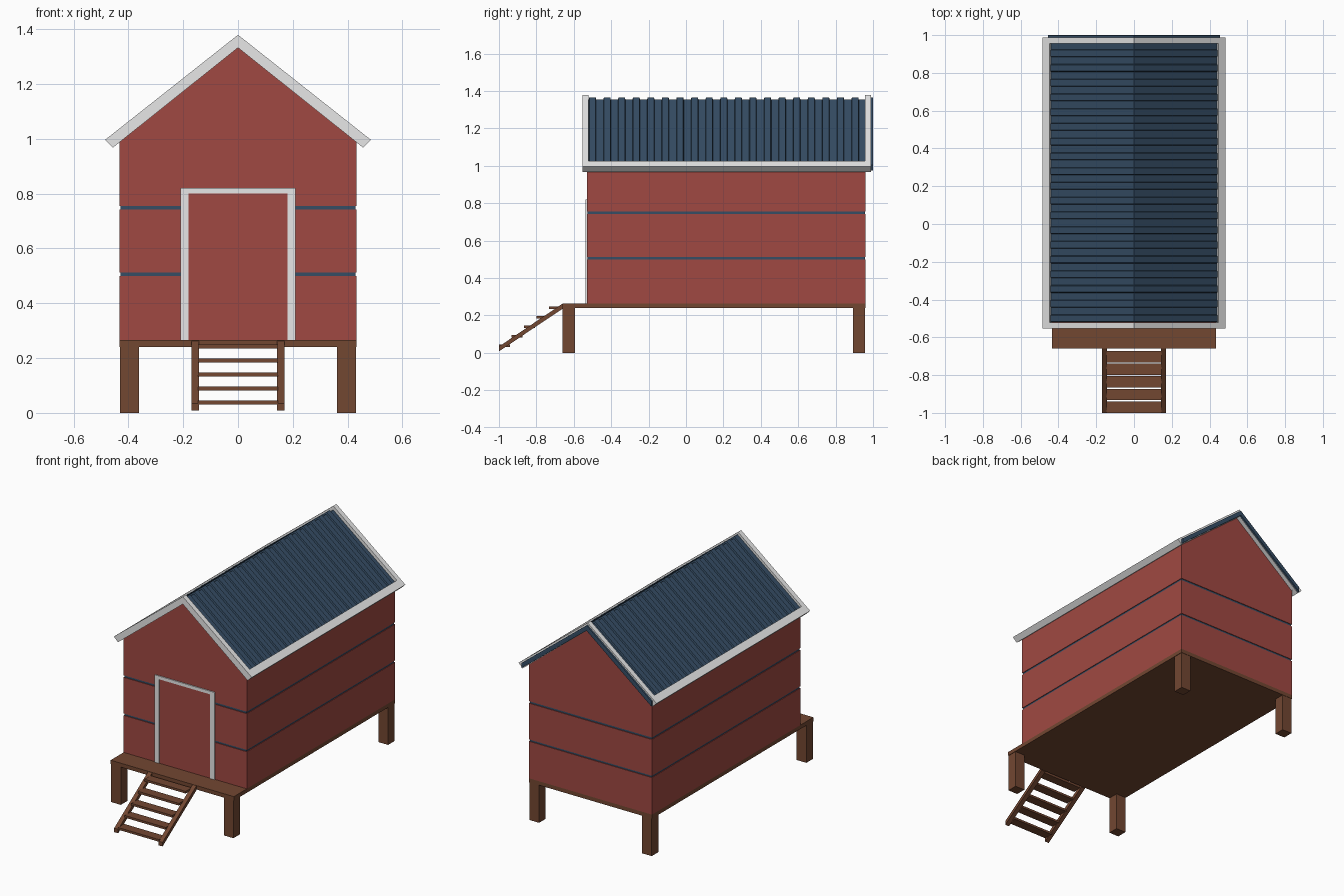
import bpy, bmesh

if "Cube" in bpy.data.objects:
    bpy.data.objects.remove(bpy.data.objects["Cube"])

def material(name, rgb):
    m = bpy.data.materials.new(name)
    m.diffuse_color = (*rgb, 1)
    m.use_nodes = True
    m.node_tree.nodes["Principled BSDF"].inputs["Base Color"].default_value = m.diffuse_color
    return m

RED = material("barn red", (0.35, 0.066, 0.054))
WHITE = material("trim white", (0.8, 0.8, 0.8))
WOOD = material("brown wood", (0.17, 0.063, 0.031))
NAVY = material("roof navy", (0.036, 0.075, 0.13))

SLOPE = 0.79            # roof fall per unit of x
HALF = 0.433            # half width of the house
FRONT, BACK = -0.53, 0.96


def prism(name, pts, axis, lo, hi, mat, shear=0.0):
    """Extrude a profile: pts are (x, z) along y, or (y, z) along x; shear drops z with x."""
    bm = bmesh.new()

    def place(a, b, t):
        return (a, t, b) if axis == 'y' else (t, a, b - shear * abs(t))
    r0 = [bm.verts.new(place(a, b, lo)) for a, b in pts]
    r1 = [bm.verts.new(place(a, b, hi)) for a, b in pts]
    n = len(pts)
    bm.faces.new(r0)
    bm.faces.new(r1[::-1])
    for i in range(n):
        j = (i + 1) % n
        bm.faces.new((r0[i], r1[i], r1[j], r0[j]))
    bmesh.ops.recalc_face_normals(bm, faces=bm.faces)
    me = bpy.data.meshes.new(name)
    bm.to_mesh(me)
    bm.free()
    me.materials.append(mat)
    ob = bpy.data.objects.new(name, me)
    bpy.context.collection.objects.link(ob)
    return ob


def box(name, x0, x1, y0, y1, z0, z1, mat):
    return prism(name, [(x0, z0), (x1, z0), (x1, z1), (x0, z1)], 'y', y0, y1, mat)


# Walls: three red bands separated by dark grooves around a recessed core
box("wall_band_low", -HALF, HALF, FRONT, BACK, 0.265, 0.50, RED)
box("wall_band_mid", -HALF, HALF, FRONT, BACK, 0.512, 0.742, RED)
eave = 1.338 - SLOPE * HALF
prism("wall_band_gable", [(-HALF, 0.755), (HALF, 0.755), (HALF, eave), (0, 1.338), (-HALF, eave)],
      'y', FRONT, BACK, RED)
for i, (z0, z1) in enumerate([(0.50, 0.512), (0.742, 0.755)]):
    box(f"wall_groove_{i}", -HALF + 0.004, HALF - 0.004, FRONT + 0.004, BACK - 0.004, z0, z1, NAVY)

# Door panel and its frame
box("door", -0.18, 0.18, FRONT - 0.003, FRONT + 0.01, 0.265, 0.80, RED)
prism("door_frame", [(-0.21, 0.265), (-0.18, 0.265), (-0.18, 0.80), (0.18, 0.80),
                     (0.18, 0.265), (0.21, 0.265), (0.21, 0.82), (-0.21, 0.82)],
      'y', FRONT - 0.007, FRONT + 0.01, WHITE)

# Deck and legs
box("deck", -HALF, HALF, -0.66, BACK, 0.24, 0.265, WOOD)
for side, x in (("left", -0.43), ("right", 0.362)):
    for end, y in (("front", -0.66), ("back", 0.892)):
        box(f"{end}_{side}_leg", x, x + 0.068, y, y + 0.066, 0, 0.242, WOOD)

# Stairs
for side, x in (("left", -0.17), ("right", 0.142)):
    prism(f"stair_rail_{side}", [(-0.66, 0.263), (-0.66, 0.236), (-1.0, 0.008), (-1.0, 0.034)],
          'x', x, x + 0.028, WOOD)
for i in range(5):
    y, z = -1.0 + 0.067 * i, 0.031 + 0.051 * i
    box(f"stair_tread_{i}", -0.145, 0.145, y, y + 0.06, z, z + 0.014, WOOD)

# Corrugated roof profile, running along y
profile, y, period = [], -0.52, 0.078
for i in range(20):
    profile += [(y, 1.354), (y + 0.003, 1.366), (y + 0.037, 1.366), (y + 0.04, 1.354)]
    y += period
profile = [(min(a, 1.0), b) for a, b in profile] + [(1.0, 1.334), (-0.52, 1.334)]

# Roof halves and eave boards
for side, s in (("left", -1), ("right", 1)):
    prism(f"roof_{side}", profile, 'x', 0, s * 0.456, NAVY, SLOPE)
    eave_board = [(0.447, 1.379 - SLOPE * 0.447), (0.485, 1.379 - SLOPE * 0.485),
                  (0.456, 0.968), (0.43, 0.988)]
    prism(f"eave_board_{side}", [(s * a, b) for a, b in eave_board], 'y', -0.554, 0.987, WHITE)

# Gable trim, an upturned V at both ends
half = [(0.485, 1.379 - SLOPE * 0.485), (0.456, 0.968)]
vee = [(0, 1.379), half[0], half[1], (0, 1.332), (-half[1][0], half[1][1]), (-half[0][0], half[0][1])]
for end, y0, y1 in (("front", -0.554, -0.522), ("back", 0.956, 0.988)):
    prism(f"gable_trim_{end}", vee, 'y', y0, y1, WHITE)
